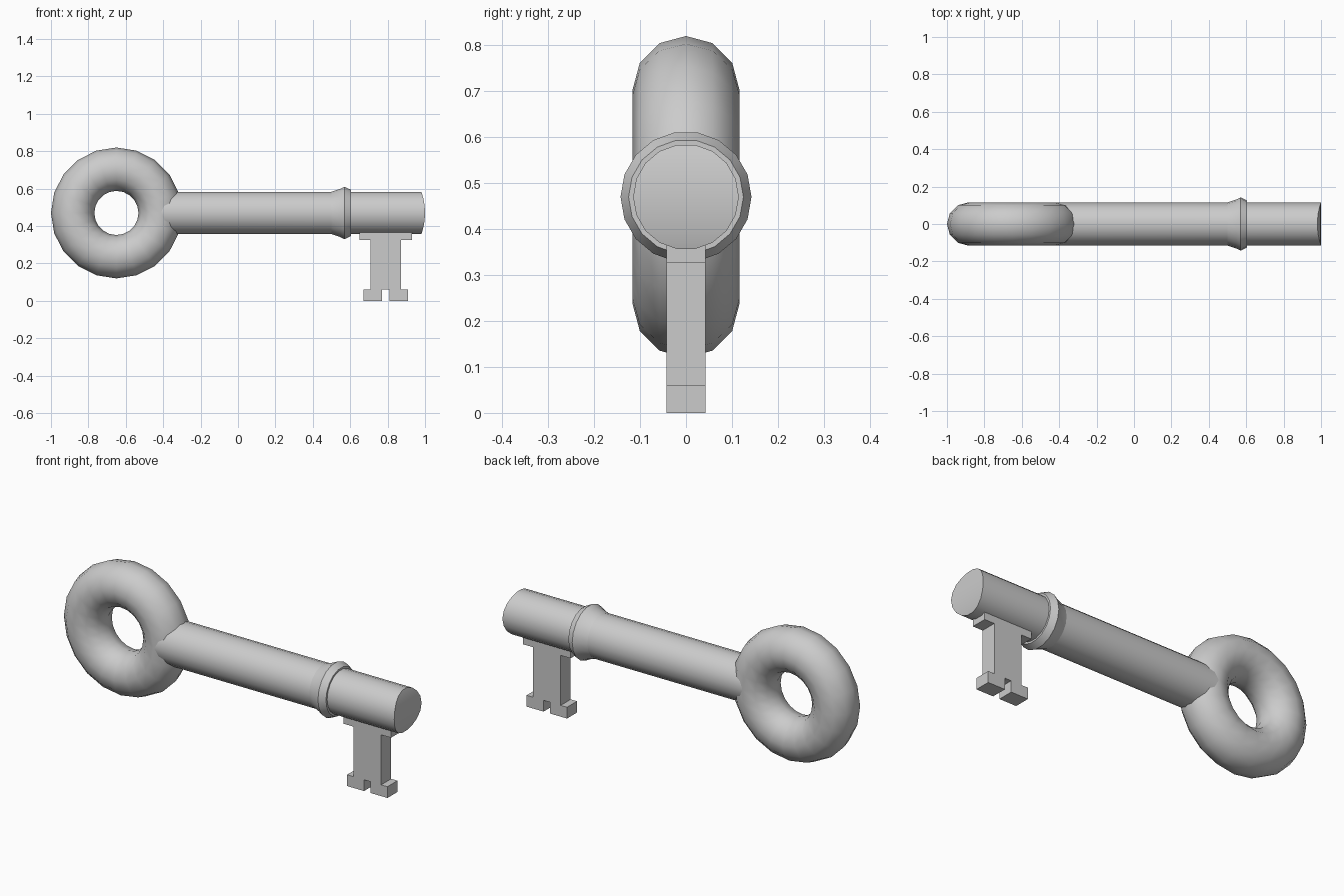
import bpy, bmesh
from math import sin, cos, pi, radians

if "Cube" in bpy.data.objects:
    bpy.data.objects.remove(bpy.data.objects["Cube"])

AXIS_Z = 0.47   # height of the shaft axis
R = 0.115       # shaft radius
SIDES = 18


def add_object(name, bm, smooth=None):
    bmesh.ops.recalc_face_normals(bm, faces=bm.faces)
    mesh = bpy.data.meshes.new(name)
    bm.to_mesh(mesh)
    bm.free()
    ob = bpy.data.objects.new(name, mesh)
    bpy.context.collection.objects.link(ob)
    if smooth:
        bpy.ops.object.select_all(action='DESELECT')
        ob.select_set(True)
        bpy.context.view_layer.objects.active = ob
        bpy.ops.object.shade_smooth_by_angle(angle=radians(smooth))
    return ob


def lathe_x(name, profile, bulge=0.0, closed=False):
    """Turn (x, radius) points around the shaft axis; bulge curves the last end."""
    bm = bmesh.new()
    rings = []
    for i, (x, r) in enumerate(profile):
        k = bulge if i == len(profile) - 1 else 0
        rings.append([bm.verts.new((x - k * sin(2 * pi * j / SIDES) ** 2,
                                    r * cos(2 * pi * j / SIDES),
                                    AXIS_Z + r * sin(2 * pi * j / SIDES)))
                      for j in range(SIDES)])
    pairs = list(zip(rings, rings[1:]))
    if closed:
        pairs.append((rings[-1], rings[0]))
    for a, b in pairs:
        for j in range(SIDES):
            n = (j + 1) % SIDES
            bm.faces.new((a[j], a[n], b[n], b[j]))
    if not closed:
        bm.faces.new(rings[0])
        # end cap as level strips, so it follows the curved end
        e, h = rings[-1], SIDES // 2
        up = [(e[j], e[h - j]) for j in range(h // 2 + 1)]
        down = [(e[-j % SIDES], e[h + j]) for j in range(h // 2 + 1)]
        for side in (up, down):
            for (a, b), (c, d) in zip(side, side[1:]):
                bm.faces.new((a, c, d, b))
    return add_object(name, bm, 35)


# Ring handle
bpy.ops.mesh.primitive_torus_add(
    major_segments=20, minor_segments=12, major_radius=0.234, minor_radius=0.116,
    location=(-0.65, 0, AXIS_Z), rotation=(pi / 2, 0, 0))
bow = bpy.context.object
bow.name = "ring_handle"
bpy.ops.object.shade_smooth_by_angle(angle=radians(40))

# Shaft with a slightly rounded tip
lathe_x("shaft", [(-0.41, R), (1.0, R)], bulge=0.02)

# Collar around the shaft
lathe_x("collar", [(0.50, R), (0.545, 0.13), (0.57, 0.1425), (0.605, 0.125),
                   (0.605, 0.10), (0.50, 0.10)], closed=True)

# Key bit: half outline mirrored about its centre, extruded in y
CX, T = 0.79, 0.042
half = [(0.14, 0.40), (0.14, 0.326), (0.082, 0.326), (0.082, 0.06),
        (0.119, 0.06), (0.119, 0.0), (0.019, 0.0), (0.019, 0.06)]
outline = [(CX + x, z) for x, z in half] + [(CX - x, z) for x, z in reversed(half)]
bm = bmesh.new()
face = bm.faces.new([bm.verts.new((x, -T, z)) for x, z in outline])
new = bmesh.ops.extrude_face_region(bm, geom=[face])["geom"]
bmesh.ops.translate(bm, vec=(0, 2 * T, 0),
                    verts=[v for v in new if isinstance(v, bmesh.types.BMVert)])
if not face.is_valid or len([f for f in bm.faces if len(f.verts) == len(outline)]) < 2:
    bm.faces.new([v for v in bm.verts if v.co.y < 0])
add_object("key_bit", bm)
